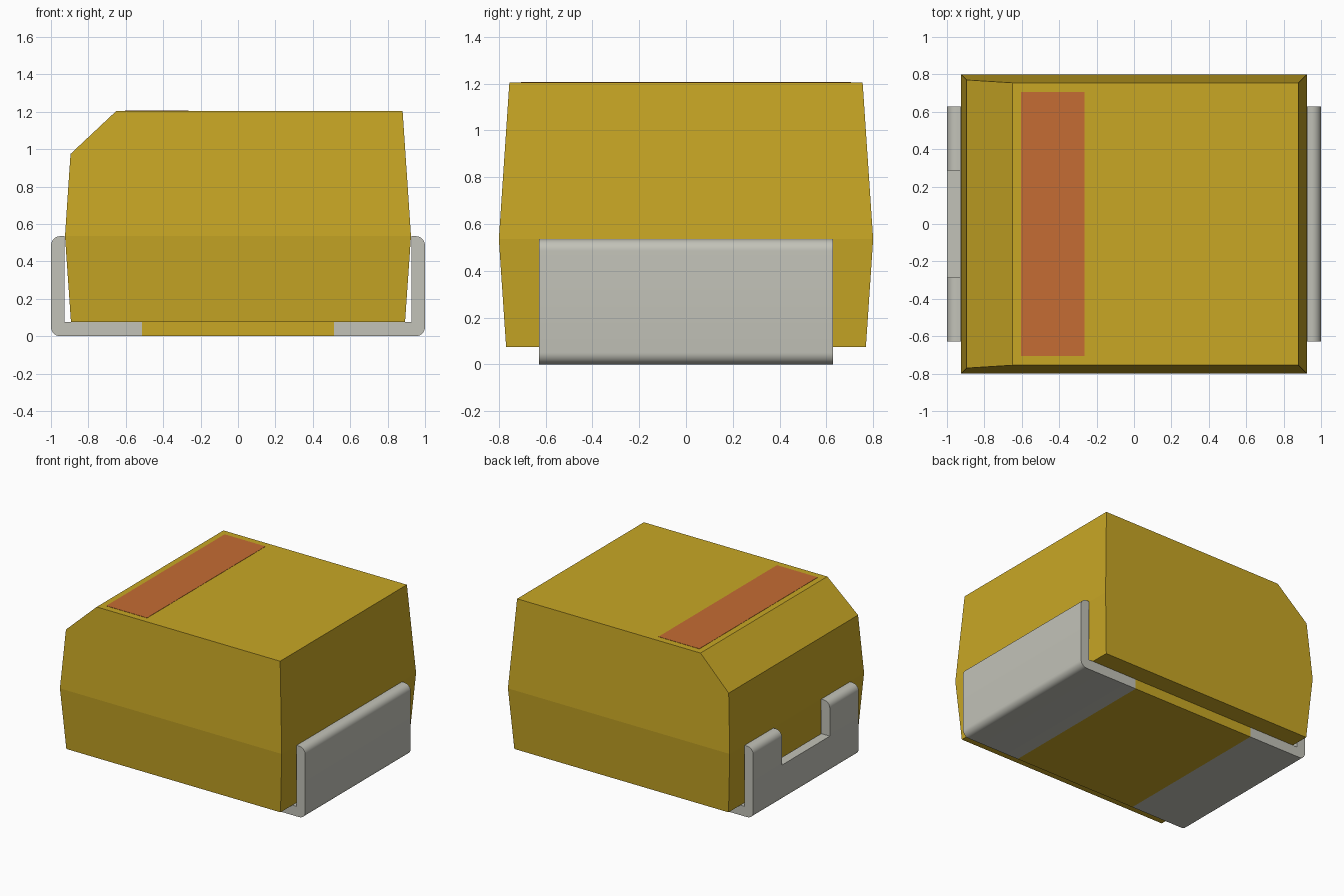
import bpy, bmesh, math
from mathutils import Vector

cube = bpy.data.objects.get("Cube")
if cube:
    bpy.data.objects.remove(cube, do_unlink=True)


def material(name, rgb, metallic=0.0):
    m = bpy.data.materials.new(name)
    m.use_nodes = True
    m.diffuse_color = (*rgb, 1)
    bsdf = m.node_tree.nodes["Principled BSDF"]
    bsdf.inputs["Base Color"].default_value = (*rgb, 1)
    bsdf.inputs["Roughness"].default_value = 0.6
    return m


GOLD = material("mustard resin", (0.58, 0.386, 0.0185))
TIN = material("tin grey", (0.54, 0.54, 0.48))
RUST = material("rust orange", (0.56, 0.15, 0.033))


def make_object(name, bm, mat):
    bmesh.ops.recalc_face_normals(bm, faces=bm.faces[:])
    mesh = bpy.data.meshes.new(name)
    bm.to_mesh(mesh)
    bm.free()
    mesh.materials.append(mat)
    ob = bpy.data.objects.new(name, mesh)
    bpy.context.collection.objects.link(ob)
    return ob


def box(name, x0, x1, y0, y1, z0, z1, mat):
    bm = bmesh.new()
    bmesh.ops.create_cube(bm, size=1)
    for v in bm.verts:
        v.co = ((x0 + x1) / 2 + v.co.x * (x1 - x0),
                (y0 + y1) / 2 + v.co.y * (y1 - y0),
                (z0 + z1) / 2 + v.co.z * (z1 - z0))
    return make_object(name, bm, mat)


# Case: three stacked rectangles, widest at the parting line
bm = bmesh.new()
rings = []
for z, hx, hy in ((0.075, 0.893, 0.769), (0.535, 0.925, 0.80), (1.205, 0.88, 0.755)):
    rings.append([bm.verts.new((sx * hx, sy * hy, z))
                  for sx, sy in ((-1, -1), (1, -1), (1, 1), (-1, 1))])
for low, high in zip(rings, rings[1:]):
    for i in range(4):
        j = (i + 1) % 4
        bm.faces.new((low[i], low[j], high[j], high[i]))
bm.faces.new(rings[0][::-1])
bm.faces.new(rings[-1])

# Sloped cut along the marked end of the top
cut = bmesh.ops.bisect_plane(bm, geom=bm.verts[:] + bm.edges[:] + bm.faces[:],
                             plane_co=(-0.65, 0, 1.205),
                             plane_no=Vector((-0.23, 0, 0.245)).normalized(),
                             clear_outer=True)
edges = [e for e in cut["geom_cut"] if isinstance(e, bmesh.types.BMEdge)]
bmesh.ops.contextual_create(bm, geom=edges)
make_object("case", bm, GOLD)

# Raised strip under the case, between the terminals
box("base_pad", -0.512, 0.512, -0.628, 0.628, 0.0, 0.075, GOLD)

# Polarity stripe
box("polarity_stripe", -0.605, -0.265, -0.705, 0.705, 1.2, 1.207, RUST)


# Terminals: L-shaped strip with rounded outer corners
def arc(cx, cz, r, a0, a1, n=8):
    return [(cx + r * math.cos(math.radians(a0 + (a1 - a0) * i / n)),
             cz + r * math.sin(math.radians(a0 + (a1 - a0) * i / n)))
            for i in range(n + 1)]


def terminal(name, side):
    r = 0.05
    profile = ([(0.512, 0.0)] + arc(1 - r, r, r, -90, 0)
               + arc(1 - r, 0.535 - r, r, 0, 90)
               + [(0.928, 0.535), (0.928, 0.075), (0.512, 0.075)])
    bm = bmesh.new()
    face = bm.faces.new([bm.verts.new((side * x, -0.628, z)) for x, z in profile])
    ext = bmesh.ops.extrude_face_region(bm, geom=[face])
    moved = [g for g in ext["geom"] if isinstance(g, bmesh.types.BMVert)]
    bmesh.ops.translate(bm, verts=moved, vec=(0, 1.256, 0))
    return make_object(name, bm, TIN)


left_terminal = terminal("left_terminal", 1)
right_terminal = terminal("right_terminal", -1)

# Notch in the upright of the right terminal
cutter = box("notch_cutter", -1.1, -0.8, -0.285, 0.285, 0.275, 0.7, TIN)
cutter.hide_render = True
mod = right_terminal.modifiers.new("notch", 'BOOLEAN')
mod.operation = 'DIFFERENCE'
mod.solver = 'EXACT'
mod.object = cutter

for ob in (right_terminal, left_terminal):
    bpy.ops.object.select_all(action='DESELECT')
    ob.select_set(True)
    bpy.context.view_layer.objects.active = ob
    if ob.modifiers:
        bpy.ops.object.modifier_apply(modifier="notch")
    bpy.ops.object.shade_smooth_by_angle(angle=math.radians(30))
bpy.data.objects.remove(cutter, do_unlink=True)
